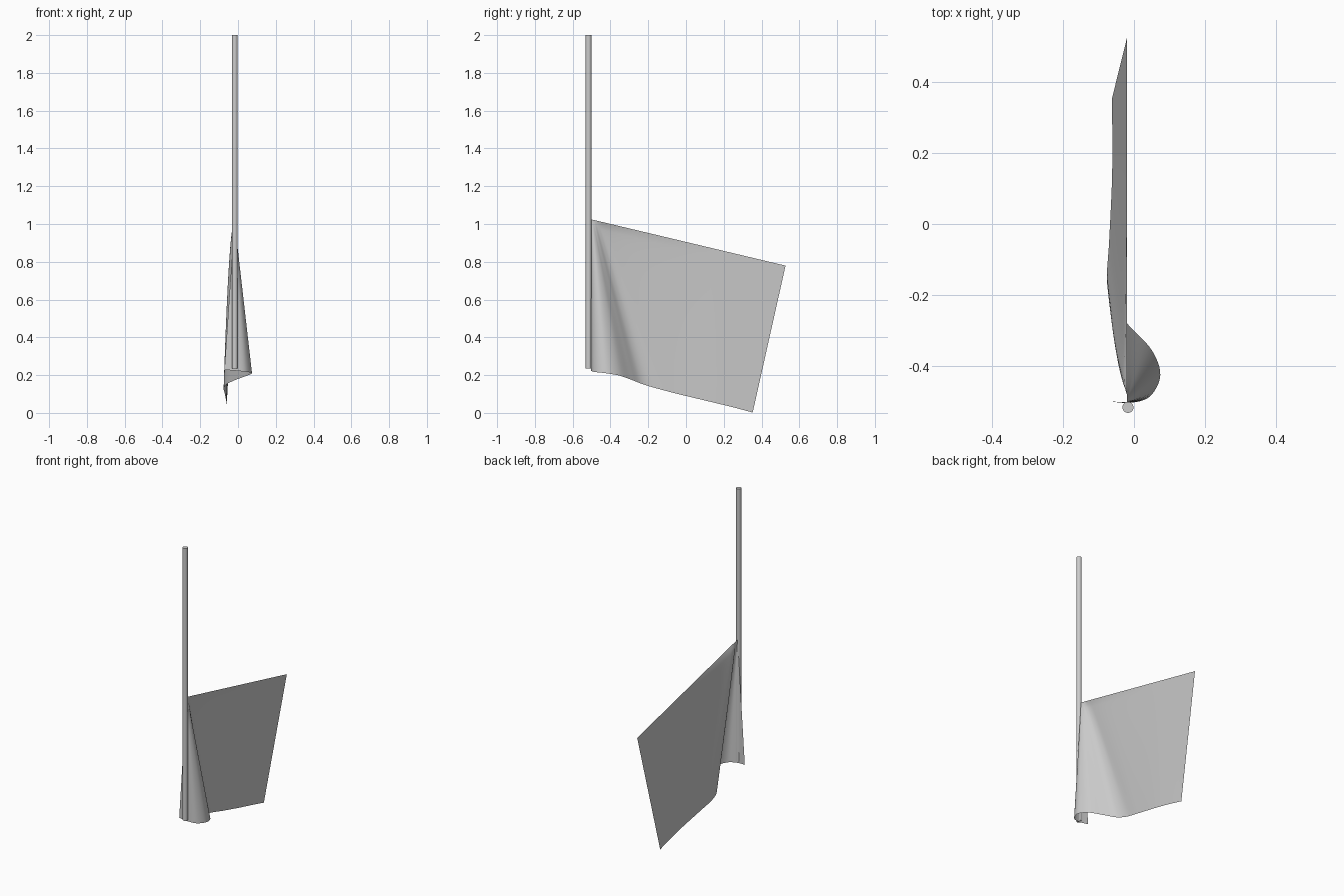
import bpy, bmesh
from mathutils import Vector

if "Cube" in bpy.data.objects:
    bpy.data.objects.remove(bpy.data.objects["Cube"])

# Flag pole
bpy.ops.mesh.primitive_cylinder_add(vertices=32, radius=0.0155, depth=1.765,
                                    location=(-0.017, -0.516, 1.1175))
pole = bpy.context.object
pole.name = "flag_pole"
bpy.ops.object.shade_smooth_by_angle()

# Flag cloth: bottom edge (x, y, z) and matching y on the straight top edge.
# The fold beside the pole fans out from the top corner.
PROFILE = [
    (-0.072, -0.499, 0.228, -0.502),
    (-0.010, -0.503, 0.223, -0.501),
    (0.045, -0.485, 0.217, -0.500),
    (0.074, -0.425, 0.210, -0.497),
    (0.050, -0.355, 0.198, -0.494),
    (-0.012, -0.288, 0.175, -0.488),
    (-0.060, -0.230, 0.152, -0.475),
    (-0.076, -0.160, 0.131, -0.440),
    (-0.070, -0.050, 0.102, -0.300),
    (-0.062, 0.120, 0.061, 0.030),
    (-0.061, 0.240, 0.032, 0.285),
    (-0.062, 0.353, 0.002, 0.527),
]
TOP_X = -0.019
STEPS, ROWS = 6, 40


def spline(points, steps):
    """Catmull-Rom curve through the points."""
    pts = [Vector(p) for p in points]
    pts = [2 * pts[0] - pts[1]] + pts + [2 * pts[-1] - pts[-2]]
    out = []
    for a, b, c, d in zip(pts, pts[1:], pts[2:], pts[3:]):
        for k in range(steps):
            t = k / steps
            out.append(0.5 * (2 * b + (c - a) * t + (2 * a - 5 * b + 4 * c - d) * t**2
                              + (3 * b - a - 3 * c + d) * t**3))
    return out + [pts[-2]]


columns = spline(PROFILE, STEPS)
bm = bmesh.new()
grid = []
for r in range(ROWS + 1):
    s = r / ROWS
    row = []
    for c, (bx, by, bz, ty) in enumerate(columns):
        u = c / STEPS
        # The ridge on the left swells quickly below the top edge
        ridge = max(0.0, 1 - abs(u - 7) / 2.5)
        grow = s + (s**0.5 - s) * ridge
        top_z = 1.024 - 0.238 * (ty + 0.5)
        row.append(bm.verts.new((TOP_X + (bx - TOP_X) * grow,
                                 ty + (by - ty) * s,
                                 top_z + (bz - top_z) * s)))
    grid.append(row)
for upper, lower in zip(grid, grid[1:]):
    for a, b, c, d in zip(upper, upper[1:], lower[1:], lower):
        bm.faces.new((d, c, b, a))
for f in bm.faces:
    f.smooth = True
mesh = bpy.data.meshes.new("flag_cloth")
bm.to_mesh(mesh)
bm.free()
cloth = bpy.data.objects.new("flag_cloth", mesh)
bpy.context.collection.objects.link(cloth)
